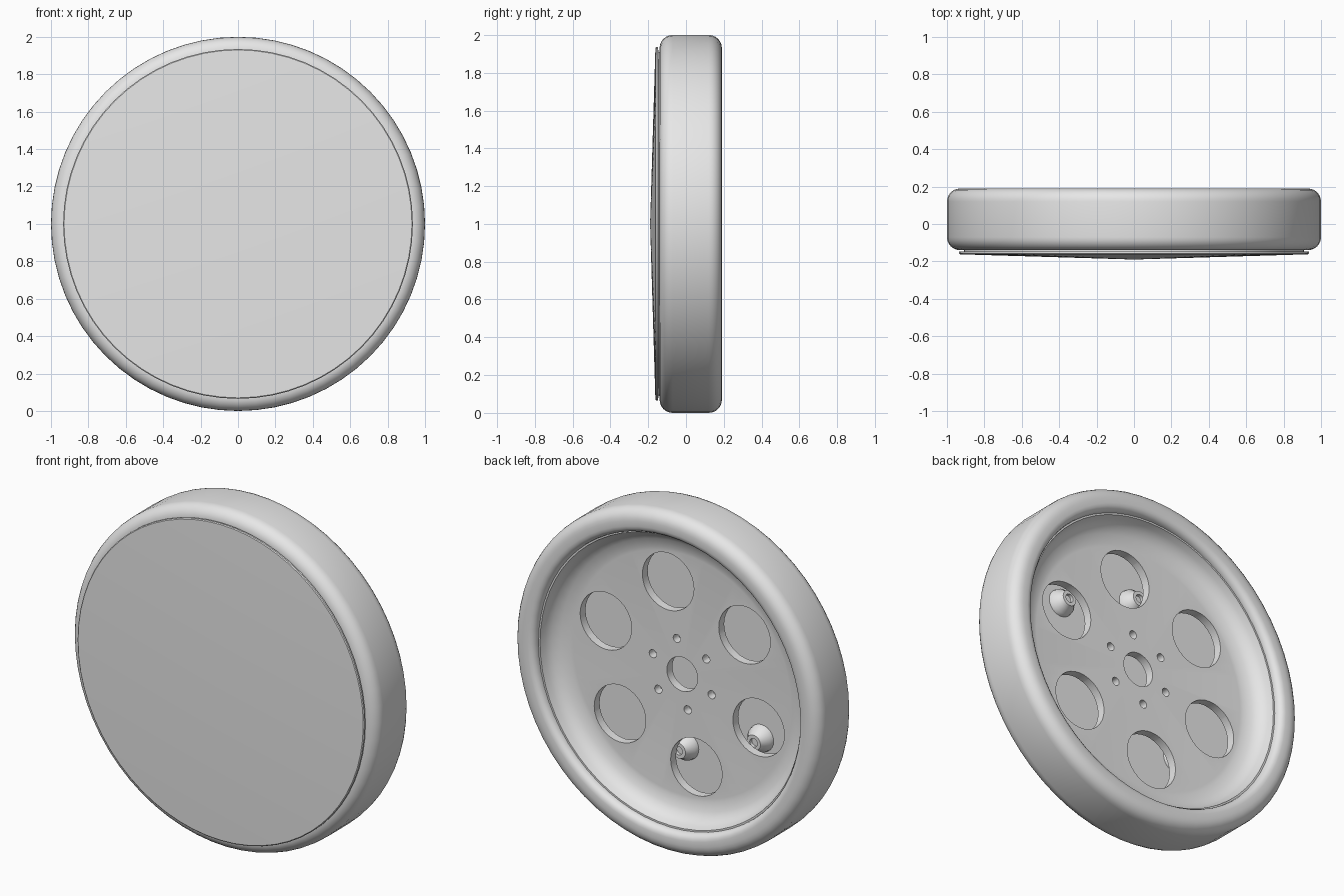
import bpy, bmesh
from math import cos, sin, pi, radians
from mathutils import Vector

cube = bpy.data.objects.get("Cube")
if cube:
    bpy.data.objects.remove(cube, do_unlink=True)

grey = bpy.data.materials.new("light grey")
grey.use_nodes = True
colour = (0.8, 0.8, 0.8, 1)
grey.diffuse_color = colour
grey.node_tree.nodes["Principled BSDF"].inputs["Base Color"].default_value = colour

CENTRE = Vector((0, 0, 1))


def activate(ob):
    bpy.ops.object.select_all(action='DESELECT')
    ob.select_set(True)
    bpy.context.view_layer.objects.active = ob


def make(name, bm, location=CENTRE):
    me = bpy.data.meshes.new(name)
    bm.to_mesh(me)
    bm.free()
    me.materials.append(grey)
    ob = bpy.data.objects.new(name, me)
    ob.location = location
    bpy.context.collection.objects.link(ob)
    return ob


def smooth(ob):
    activate(ob)
    bpy.ops.object.shade_smooth_by_angle(angle=radians(32))


def revolve(bm, profile, steps, closed, offset=(0, 0, 0)):
    """Spin a (radius, y) profile about the y axis."""
    verts = [bm.verts.new((r, y, 0)) for r, y in profile]
    edges = [bm.edges.new(p) for p in zip(verts, verts[1:])]
    if closed:
        edges.append(bm.edges.new((verts[-1], verts[0])))
    before = set(bm.verts) - set(verts)
    bmesh.ops.spin(bm, geom=verts + edges, cent=(0, 0, 0), axis=(0, 1, 0),
                   angle=2 * pi, steps=steps)
    new = [v for v in bm.verts if v not in before]
    bmesh.ops.remove_doubles(bm, verts=new, dist=1e-4)
    new = [v for v in bm.verts if v not in before]
    bmesh.ops.translate(bm, verts=new, vec=offset)
    bmesh.ops.recalc_face_normals(bm, faces=bm.faces[:])


def lathe(name, profile, steps=64, closed=True, location=CENTRE):
    bm = bmesh.new()
    revolve(bm, profile, steps, closed)
    return make(name, bm, location)


def polar(radius, degrees):
    a = radians(degrees)
    return Vector((radius * cos(a), 0, radius * sin(a)))


def arc(r, y, radius, start, end, n=6):
    """Rounded corner points in the (radius, y) plane."""
    angles = [radians(start + (end - start) * i / n) for i in range(n + 1)]
    return [(r + radius * cos(a), y + radius * sin(a)) for a in angles]


# Tyre with rounded shoulders and a softened inner lip
tyre = lathe("tyre", arc(0.93, -0.07, 0.07, -90, 0) + arc(0.93, 0.12, 0.07, 0, 90)
             + arc(0.90, 0.15, 0.04, 90, 180, 4) + [(0.86, -0.14)])
smooth(tyre)

# Dished rim: curved inner wall running into a flat plate with a hub bore
rim = lathe("rim", [(0.87, 0.145), (0.85, 0.145), (0.84, 0.11), (0.82, 0.075),
                    (0.78, 0.05), (0.73, 0.037), (0.71, 0.035), (0.10, 0.035),
                    (0.10, -0.015), (0.74, -0.015), (0.81, -0.03),
                    (0.84, -0.06), (0.85, -0.12), (0.87, -0.12)])

# Six large openings and six bolt holes through the plate
bm = bmesh.new()
for k in range(6):
    for ring, radius, steps in ((0.53, 0.168, 32), (0.204, 0.024, 16)):
        revolve(bm, [(0, -0.1), (radius, -0.1), (radius, 0.1), (0, 0.1)],
                steps, False, polar(ring, 80 + 60 * k))
cutter = make("hole_cutter", bm)
cutter.hide_render = True
cut = rim.modifiers.new("holes", 'BOOLEAN')
cut.operation = 'DIFFERENCE'
cut.solver = 'EXACT'
cut.object = cutter
activate(rim)
bpy.ops.object.modifier_apply(modifier=cut.name)
bpy.data.objects.remove(cutter, do_unlink=True)
smooth(rim)

# Shallow conical front cover with a narrow shadow gap behind its edge
cover = lathe("front_cover", [(0, -0.19), (0.93, -0.162), (0.935, -0.158),
                              (0.935, -0.148), (0.91, -0.146), (0.91, -0.135),
                              (0, -0.135)], closed=False)
smooth(cover)

# Stepped mounting bosses on the inside of the cover
for k, angle in enumerate((40, 100, 220, 280)):
    boss = lathe(f"cover_boss_{k + 1}",
                 [(0, -0.14), (0.08, -0.14), (0.075, -0.11), (0.055, -0.085),
                  (0.045, -0.06), (0.025, -0.06), (0.025, -0.08), (0, -0.08)],
                 steps=24, closed=False, location=CENTRE + polar(0.52, angle))
    smooth(boss)
